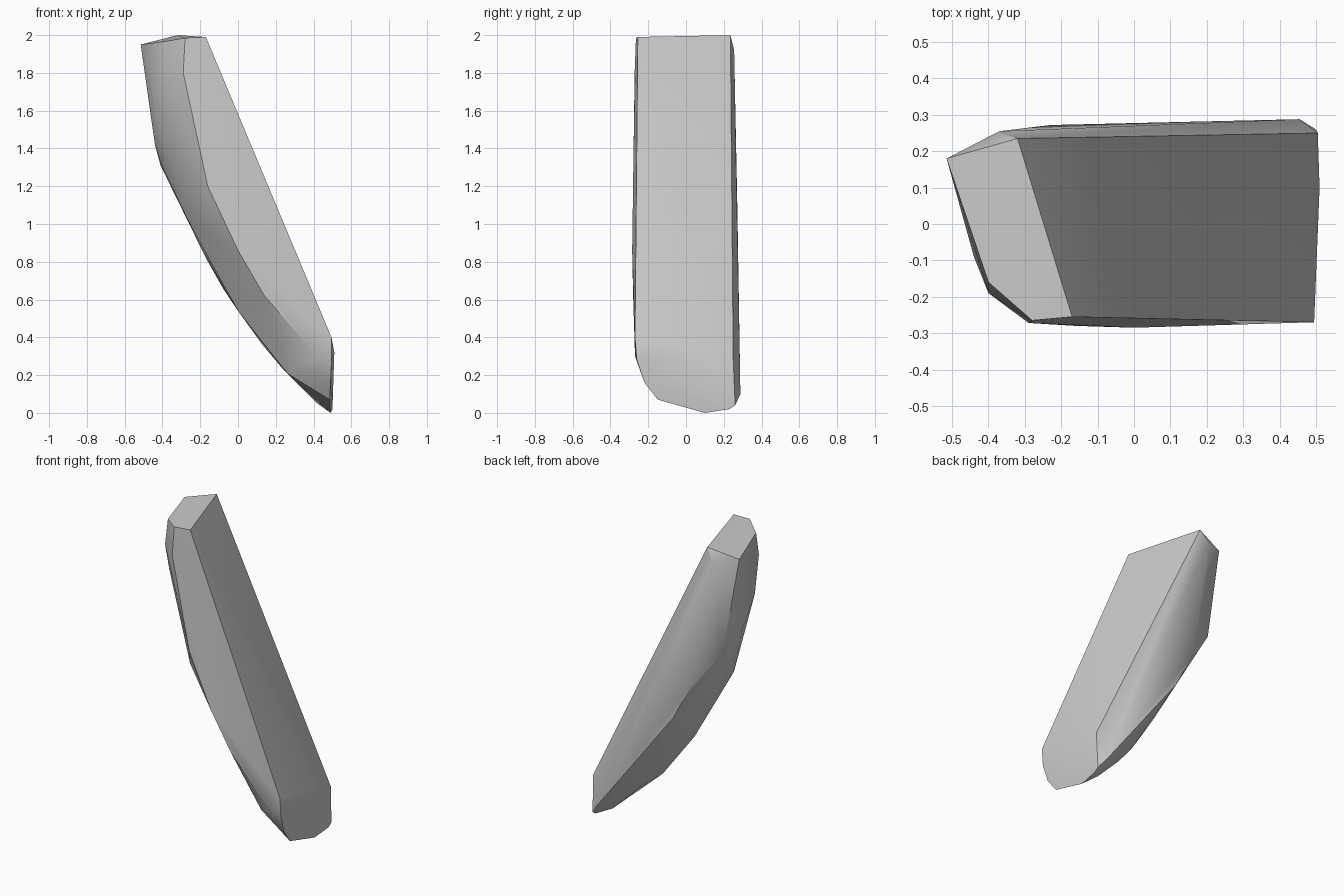
import bpy
import bmesh
import math

default_cube = bpy.data.objects.get("Cube")
if default_cube:
    bpy.data.objects.remove(default_cube, do_unlink=True)


def make_material(name, value):
    material = bpy.data.materials.new(name)
    material.use_nodes = True
    colour = (value, value, value, 1)
    material.diffuse_color = colour
    material.node_tree.nodes["Principled BSDF"].inputs["Base Color"].default_value = colour
    return material


def make_hull(name, rails, material):
    """Skin a convex solid around a set of guiding rails."""
    bm = bmesh.new()
    for rail in rails:
        for point in rail:
            bm.verts.new(point)
    result = bmesh.ops.convex_hull(bm, input=bm.verts[:])
    loose = set(result["geom_interior"]) | set(result["geom_unused"])
    bmesh.ops.delete(bm, geom=[v for v in loose if isinstance(v, bmesh.types.BMVert)],
                     context="VERTS")
    bmesh.ops.dissolve_limit(bm, angle_limit=math.radians(2),
                             verts=bm.verts[:], edges=bm.edges[:])
    bmesh.ops.recalc_face_normals(bm, faces=bm.faces[:])

    mesh = bpy.data.meshes.new(name)
    bm.to_mesh(mesh)
    bm.free()
    mesh.materials.append(material)
    shard = bpy.data.objects.new(name, mesh)
    bpy.context.collection.objects.link(shard)
    return shard


# Slanted top cap
top_cap = [(-.515, .18, 1.95), (-.32, .235, 2), (-.17, -.255, 1.99),
           (-.28, -.265, 1.985), (-.4, -.16, 1.965)]

# Blunt foot below the long inner face
foot = [(.495, -.27, .4), (.505, .25, .28), (.51, .1, .32),
        (.495, -.26, .28), (.49, -.22, .16), (.485, -.15, .07),
        (.49, .1, 0), (.5, .23, .02), (.5, .26, .04)]

# Crease along the front side
front_crease = [(-.29, -.272, 1.8), (-.16, -.28, 1.2), (0, -.285, .86),
                (.14, -.28, .62), (.42, -.27, .3)]

# Crease along the back side
back_crease = [(-.37, .255, 1.92), (-.41, .2, 1.31), (-.23, .272, 1.08),
               (-.1, .275, .83), (.15, .28, .53), (.455, .288, .1)]

# Two edges of the narrow curved keel
keel_front = [(-.4, -.19, 1.81), (-.44, -.09, 1.6), (-.27, -.115, 1.03),
              (0, -.09, .54), (.26, -.13, .21)]
keel_back = [(-.44, .04, 1.42), (-.4, .04, 1.3), (-.17, .05, .82), (-.08, .08, .66),
             (.13, .13, .36), (.24, .14, .23), (.42, .165, .05)]

stone_grey = make_material("stone grey", .6)
shard = make_hull("shard_body",
                  [top_cap, foot, front_crease, back_crease, keel_front, keel_back],
                  stone_grey)

# Soft shading across shallow facets, crisp along the main edges
bpy.ops.object.select_all(action="DESELECT")
shard.select_set(True)
bpy.context.view_layer.objects.active = shard
bpy.ops.object.shade_smooth_by_angle(angle=math.radians(30))
